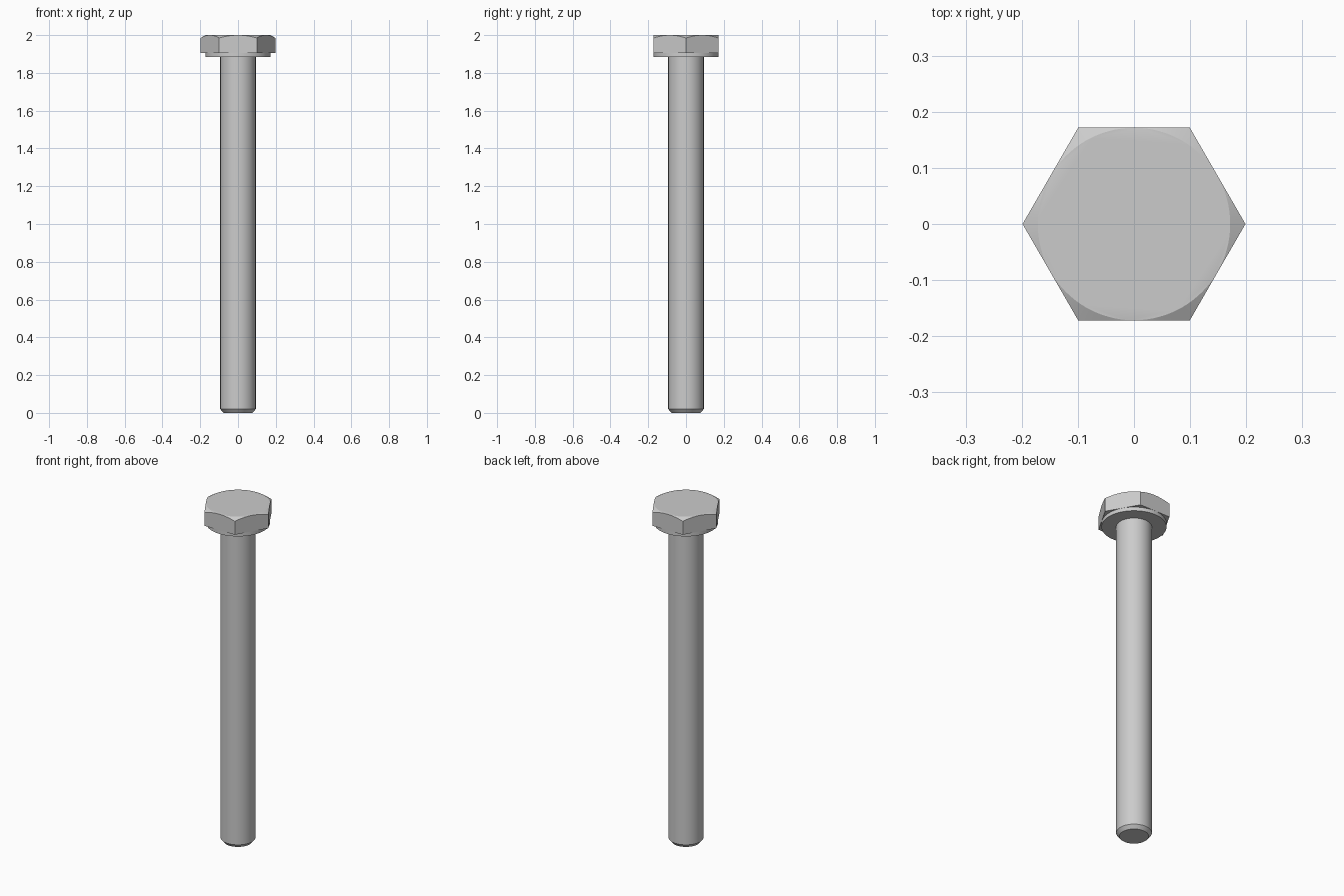
import bpy
import bmesh
import math

cube = bpy.data.objects.get("Cube")
if cube:
    bpy.data.objects.remove(cube, do_unlink=True)

SEGMENTS = 96
APOTHEM = 0.172
WASHER_TOP = 1.905
WASHER_BOTTOM = 1.883
SHAFT_RADIUS = 0.094

steel = bpy.data.materials.new("light_grey_steel")
steel.use_nodes = True
grey = (0.6, 0.6, 0.6, 1.0)
steel.diffuse_color = grey
steel.node_tree.nodes["Principled BSDF"].inputs["Base Color"].default_value = grey


def circle(radius):
    return lambda angle: radius


def hexagon(angle):
    # Distance to the hexagon's edge, with corners on the x axis
    offset = angle % (math.pi / 3) - math.pi / 6
    return APOTHEM / math.cos(offset)


def level(z):
    return lambda radius: z


def chamfer(radius):
    # Height of the cone that trims the head's corners
    return 2.0 - (radius - APOTHEM) * math.tan(math.radians(30))


def loft(name, rings):
    """Skin a closed solid through (radius, height) rings, bottom to top."""
    bm = bmesh.new()
    loops = []
    for radius_at, height_at in rings:
        loop = []
        for i in range(SEGMENTS):
            angle = math.tau * i / SEGMENTS
            r = radius_at(angle)
            loop.append(bm.verts.new((r * math.cos(angle), r * math.sin(angle), height_at(r))))
        loops.append(loop)
    for low, high in zip(loops, loops[1:]):
        for i in range(SEGMENTS):
            j = (i + 1) % SEGMENTS
            bm.faces.new((low[i], low[j], high[j], high[i]))
    bm.faces.new(loops[0][::-1])
    bm.faces.new(loops[-1])
    mesh = bpy.data.meshes.new(name)
    bm.to_mesh(mesh)
    bm.free()
    mesh.materials.append(steel)
    obj = bpy.data.objects.new(name, mesh)
    bpy.context.collection.objects.link(obj)
    bpy.ops.object.select_all(action="DESELECT")
    obj.select_set(True)
    bpy.context.view_layer.objects.active = obj
    bpy.ops.object.shade_smooth_by_angle(angle=math.radians(20))
    return obj


# Hexagonal head with conically trimmed top corners
loft("hex_head", [
    (hexagon, level(WASHER_TOP)),
    (hexagon, chamfer),
    (circle(APOTHEM - 0.0005), level(2.0)),
])

# Round bearing face under the head
loft("washer_face", [
    (circle(APOTHEM - 0.0005), level(WASHER_BOTTOM)),
    (circle(APOTHEM - 0.0005), level(WASHER_TOP + 0.002)),
])

# Plain shaft with a chamfered tip
loft("shaft", [
    (circle(0.077), level(0.0)),
    (circle(SHAFT_RADIUS), level(0.02)),
    (circle(SHAFT_RADIUS), level(WASHER_BOTTOM + 0.005)),
])
